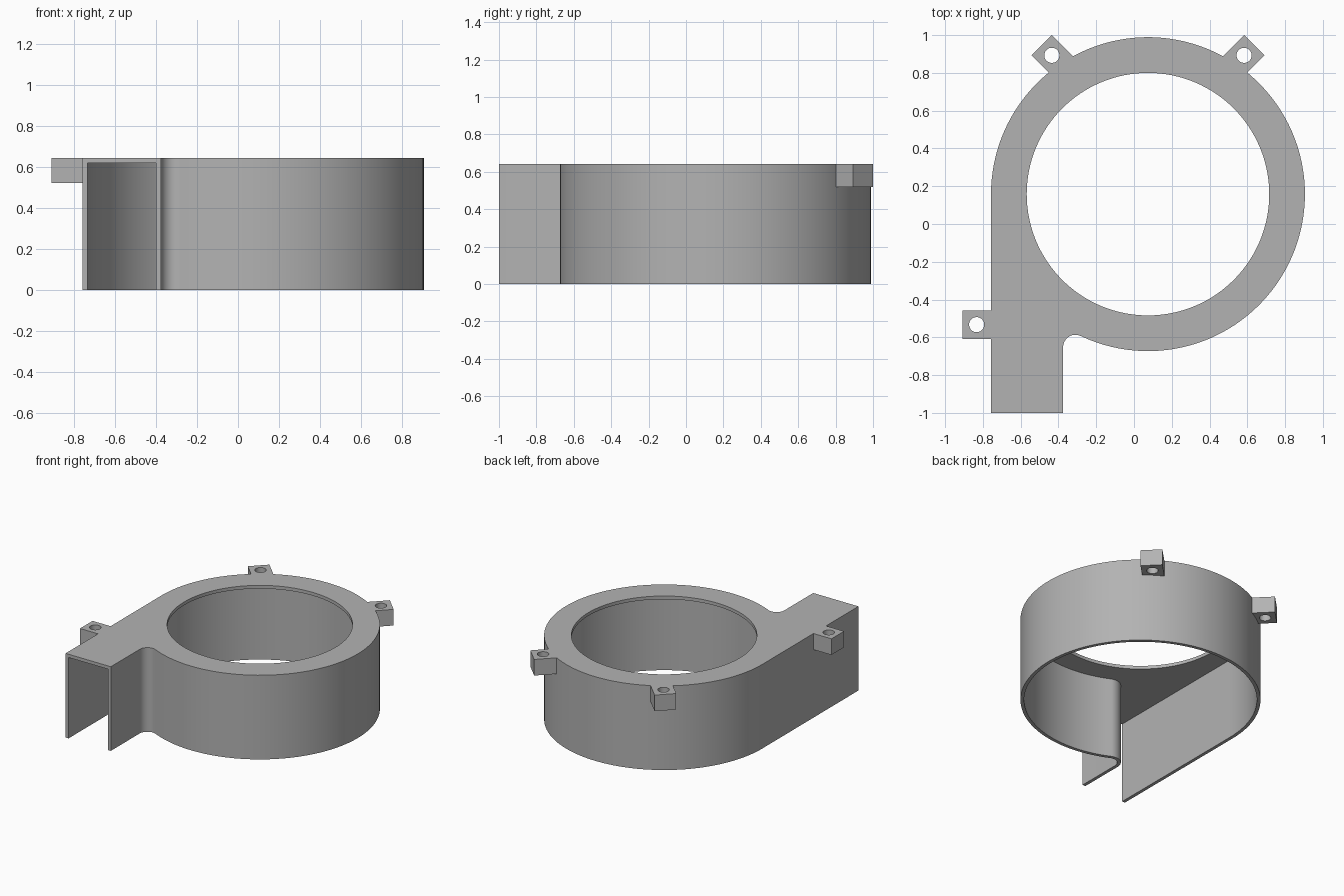
import bpy, bmesh
from math import sin, cos, pi, atan2, sqrt, radians
from mathutils import Matrix, Vector

cube = bpy.data.objects.get("Cube")
if cube:
    bpy.data.objects.remove(cube)

# Main dimensions
CX, CY, R, HOLE_R = 0.074, 0.158, 0.831, 0.642
LEFT, RIGHT, FRONT = -0.757, -0.375, -1.0
TOP, WALL, FILLET = 0.643, 0.025, 0.065
TAB_BASE, TAB_HALF, BOLT_R = 0.52, 0.076, 0.04

grey = bpy.data.materials.new("housing grey")
grey.use_nodes = True
grey.diffuse_color = (0.45, 0.45, 0.45, 1)
grey.node_tree.nodes["Principled BSDF"].inputs["Base Color"].default_value = grey.diffuse_color


def arc(cx, cy, r, start, end, n):
    return [(cx + r * cos(start + (end - start) * i / n),
             cy + r * sin(start + (end - start) * i / n)) for i in range(n + 1)]


def circle(cx, cy, r, n):
    return arc(cx, cy, r, 0, 2 * pi, n)[:-1]


def prism(name, outline, z0, z1):
    """Extrude a flat outline between two heights."""
    bm = bmesh.new()
    face = bm.faces.new([bm.verts.new((x, y, z0)) for x, y in outline])
    ext = bmesh.ops.extrude_face_region(bm, geom=[face])
    moved = [g for g in ext["geom"] if isinstance(g, bmesh.types.BMVert)]
    bmesh.ops.translate(bm, verts=moved, vec=(0, 0, z1 - z0))
    bmesh.ops.recalc_face_normals(bm, faces=bm.faces)
    mesh = bpy.data.meshes.new(name)
    bm.to_mesh(mesh)
    bm.free()
    mesh.materials.append(grey)
    obj = bpy.data.objects.new(name, mesh)
    bpy.context.collection.objects.link(obj)
    return obj


def activate(obj):
    bpy.ops.object.select_all(action='DESELECT')
    obj.select_set(True)
    bpy.context.view_layer.objects.active = obj


def cut(obj, cutter):
    """Subtract the cutter, then discard it."""
    cutter.hide_render = True
    mod = obj.modifiers.new("cut", 'BOOLEAN')
    mod.operation, mod.solver, mod.object = 'DIFFERENCE', 'EXACT', cutter
    activate(obj)
    bpy.ops.object.modifier_apply(modifier=mod.name)
    bpy.data.objects.remove(cutter)


def finish(obj):
    activate(obj)
    bpy.ops.object.shade_smooth_by_angle(angle=radians(30))


def volute(inset, front):
    """Round body running into a straight outlet, with a filleted throat."""
    fx = RIGHT + FILLET
    fy = CY - sqrt((R + FILLET) ** 2 - (fx - CX) ** 2)
    throat = atan2(fy - CY, fx - CX)
    body = arc(CX, CY, R - inset, throat, pi, 100)
    fillet = arc(fx, fy, FILLET + inset, pi, throat + pi, 16)
    return body + [(LEFT + inset, front), (RIGHT - inset, front)] + fillet[:-1]


# Housing: hollow shell open below and at the outlet, with a round inlet
housing = prism("fan_housing", volute(0, FRONT), 0, TOP)
cut(housing, prism("cavity_cutter", volute(WALL, FRONT - 0.1), -0.1, TOP - WALL))
cut(housing, prism("inlet_cutter", circle(CX, CY, HOLE_R, 128), TOP - 0.1, TOP + 0.1))
finish(housing)


# Mounting tabs: drilled square blocks
def tab(name, x, y, angle, side_a=0, side_b=0):
    """The inner corners may reach further in to meet the curved wall."""
    h = TAB_HALF
    turn = Matrix.Rotation(angle, 2)
    corners = [(h, -h), (h, h), (-h - side_a, h), (-h - side_b, -h)]
    outline = [tuple(turn @ Vector(c) + Vector((x, y))) for c in corners]
    obj = prism(name, outline, TAB_BASE, TOP)
    cut(obj, prism("bolt_cutter", circle(x, y, BOLT_R, 32), TAB_BASE - 0.1, TOP + 0.1))
    finish(obj)


tab("back_left_tab", CX + 0.509, 0.893, pi / 4, side_a=0.02)
tab("back_right_tab", CX - 0.509, 0.893, 3 * pi / 4, side_b=0.02)
tab("outlet_tab", LEFT - TAB_HALF, -0.533, pi)
